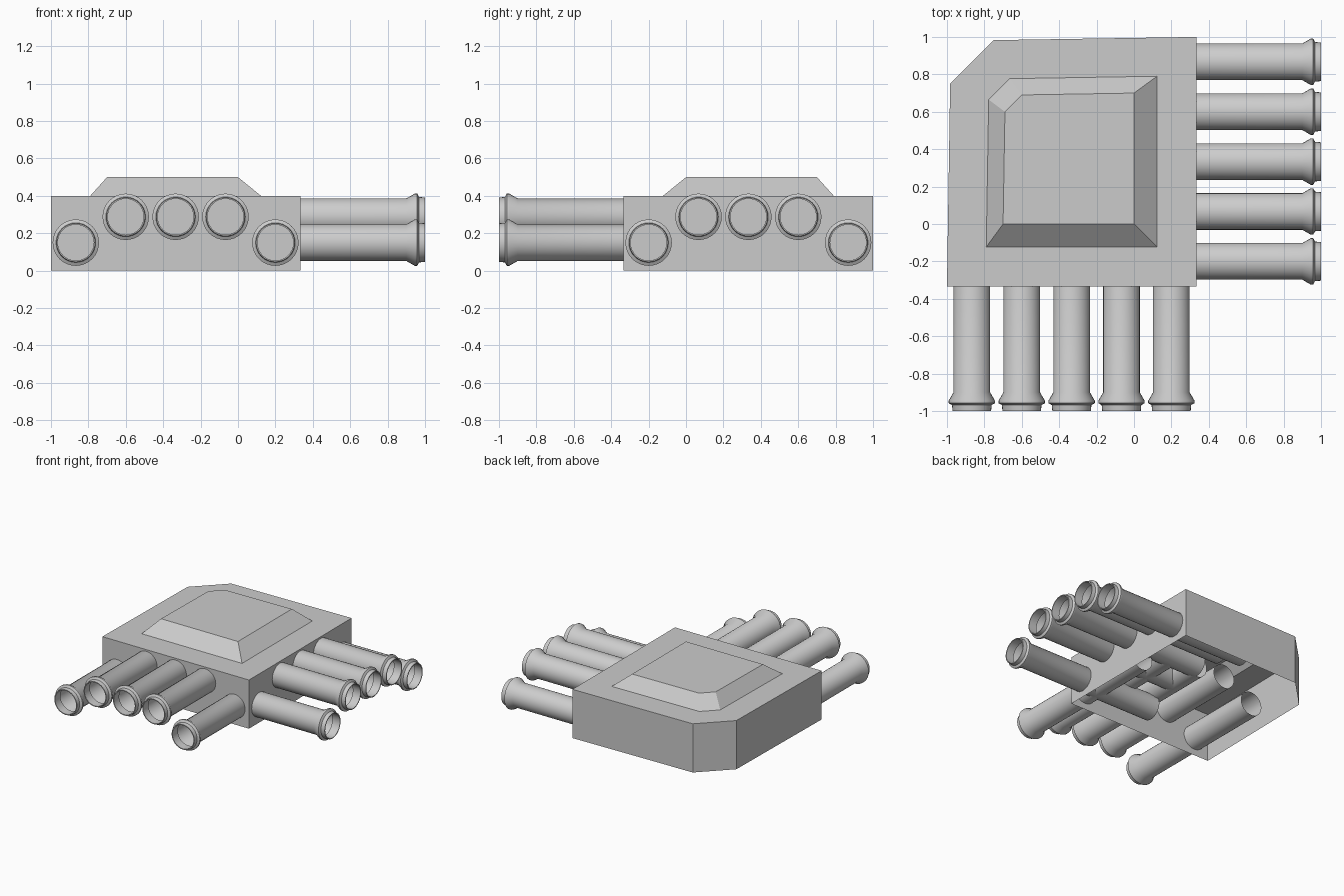
import bpy, bmesh, math
from mathutils import Matrix, Vector

if "Cube" in bpy.data.objects:
    bpy.data.objects.remove(bpy.data.objects["Cube"])


def make_object(name, bm, smooth=False):
    bmesh.ops.recalc_face_normals(bm, faces=bm.faces)
    mesh = bpy.data.meshes.new(name)
    bm.to_mesh(mesh)
    bm.free()
    obj = bpy.data.objects.new(name, mesh)
    bpy.context.collection.objects.link(obj)
    if smooth:
        bpy.ops.object.select_all(action='DESELECT')
        obj.select_set(True)
        bpy.context.view_layer.objects.active = obj
        bpy.ops.object.shade_smooth_by_angle(angle=math.radians(35))
    return obj


def bridge(bm, rings, closed_loop=True):
    for a, b in zip(rings, rings[1:]):
        n = len(a)
        for i in range(n):
            j = (i + 1) % n
            bm.faces.new((a[i], a[j], b[j], b[i]))


# Housing: hollow shell, open underneath, with a raised bevelled roof
footprint = [(-1, -.333), (.333, -.333), (.333, 1), (-.75, .983), (-.983, .75)]
roof_base = [(-.79, -.123), (.123, -.123), (.123, .79), (-.665, .777), (-.777, .665)]
roof_top = [(-.7, 0), (0, 0), (0, .7), (-.6, .69), (-.69, .6)]
bm = bmesh.new()
rings = [[bm.verts.new((x, y, z)) for x, y in outline]
         for outline, z in ((footprint, 0), (footprint, .4), (roof_base, .4), (roof_top, .5))]
bridge(bm, rings)
bm.faces.new(rings[-1])
make_object("housing", bm)

# Pipe profile: (distance along pipe, radius); open inner end to flared mouth
PROFILE = [(-.333, .098), (.90, .098), (.945, .124), (.958, .124),
           (.968, .106), (1.0, .103), (1.0, .096), (.93, .096)]
SIDES = 32


def pipe(name, direction, side, offset, height):
    bm = bmesh.new()
    rings = []
    for d, r in PROFILE:
        ring = []
        for i in range(SIDES):
            a = 2 * math.pi * i / SIDES
            p = direction * d + side * (offset + r * math.cos(a))
            ring.append(bm.verts.new((p.x, p.y, height + r * math.sin(a))))
        rings.append(ring)
    bridge(bm, rings)
    make_object(name, bm, smooth=True)


# Two banks of five pipes, mirrored over the diagonal
X, Y = Vector((1, 0, 0)), Vector((0, 1, 0))
for i, z in enumerate((.15, .288, .288, .288, .15)):
    offset = -.867 + i * .2667
    pipe(f"front_pipe_{i + 1}", -Y, X, offset, z)
    pipe(f"right_pipe_{i + 1}", X, -Y, offset, z)
